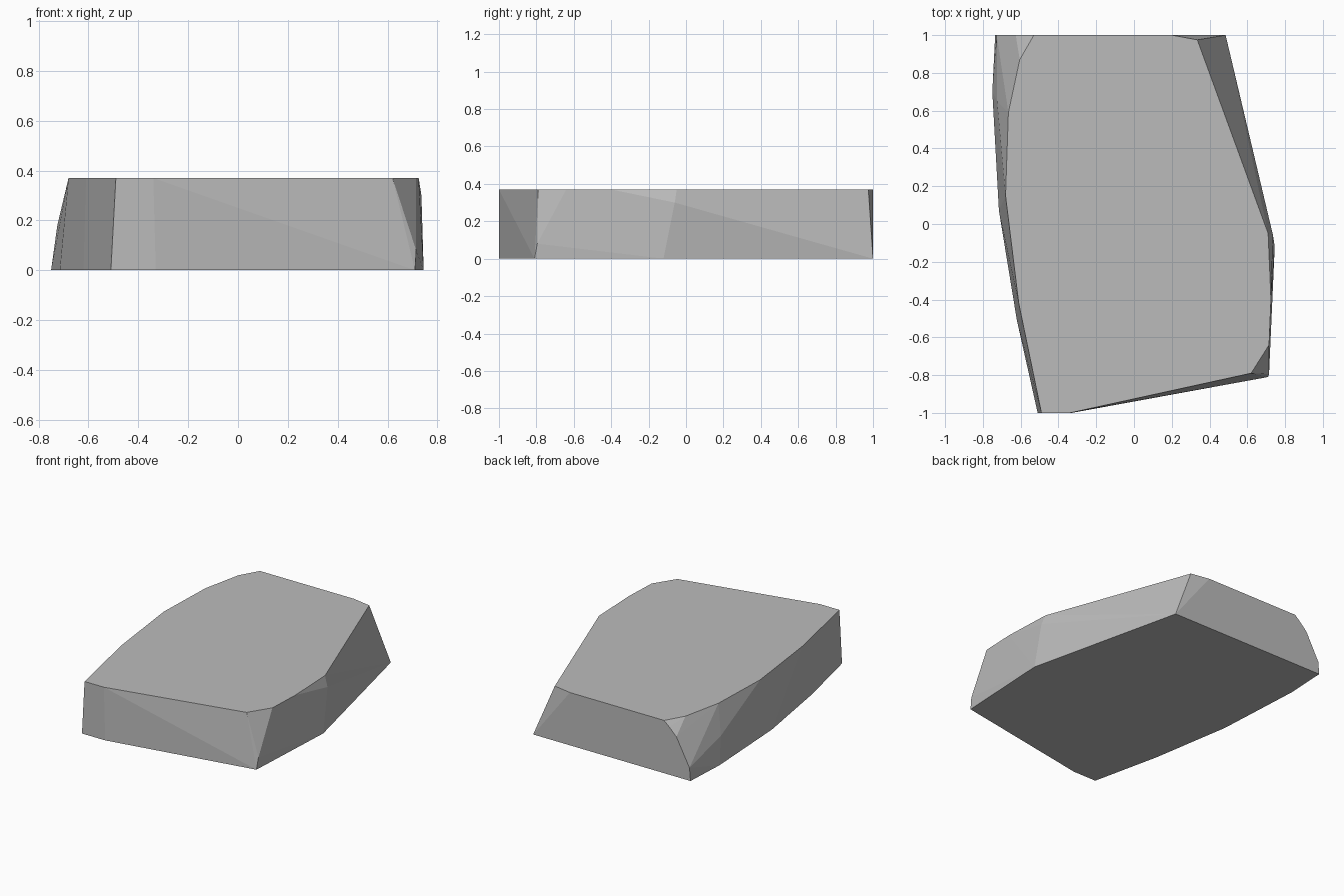
import bpy, bmesh

if "Cube" in bpy.data.objects:
    bpy.data.objects.remove(bpy.data.objects["Cube"])

H = 0.37  # slab height

# Ground outline (x, y)
base = [(-0.735, 1), (0.485, 1), (0.745, -0.12), (0.71, -0.81), (-0.33, -1),
        (-0.51, -1), (-0.62, -0.51), (-0.715, 0.07), (-0.75, 0.7)]

# Top outline (x, y)
top = [(-0.53, 1), (0.2, 1), (0.335, 0.975), (0.71, -0.05), (0.725, -0.4),
       (0.715, -0.64), (0.62, -0.79), (-0.34, -1), (-0.49, -1), (-0.61, -0.42),
       (-0.68, 0.15), (-0.665, 0.59), (-0.605, 0.87)]

# Chipped corners between the two outlines (x, y, z)
chips = [(-0.727, 1, 0.09), (-0.626, 1, 0.28), (-0.57, 1, 0.335),
         (-0.725, 0.65, 0.18), (0.736, -0.06, 0.3), (0.715, -0.795, 0.08)]

points = [(x, y, 0) for x, y in base] + [(x, y, H) for x, y in top] + chips

# Rock slab: convex hull of the outlines, coplanar triangles merged
bm = bmesh.new()
for p in points:
    bm.verts.new(p)
hull = bmesh.ops.convex_hull(bm, input=bm.verts[:])
loose = [v for v in bm.verts if not v.link_faces]
bmesh.ops.delete(bm, geom=loose, context='VERTS')
bmesh.ops.dissolve_limit(bm, angle_limit=0.005, verts=bm.verts[:], edges=bm.edges[:])
bmesh.ops.recalc_face_normals(bm, faces=bm.faces[:])

mesh = bpy.data.meshes.new("rock_slab")
bm.to_mesh(mesh)
bm.free()

stone = bpy.data.materials.new("stone_grey")
stone.diffuse_color = (0.5, 0.5, 0.5, 1)
stone.use_nodes = True
stone.node_tree.nodes["Principled BSDF"].inputs["Base Color"].default_value = stone.diffuse_color
mesh.materials.append(stone)

rock = bpy.data.objects.new("rock_slab", mesh)
bpy.context.collection.objects.link(rock)
